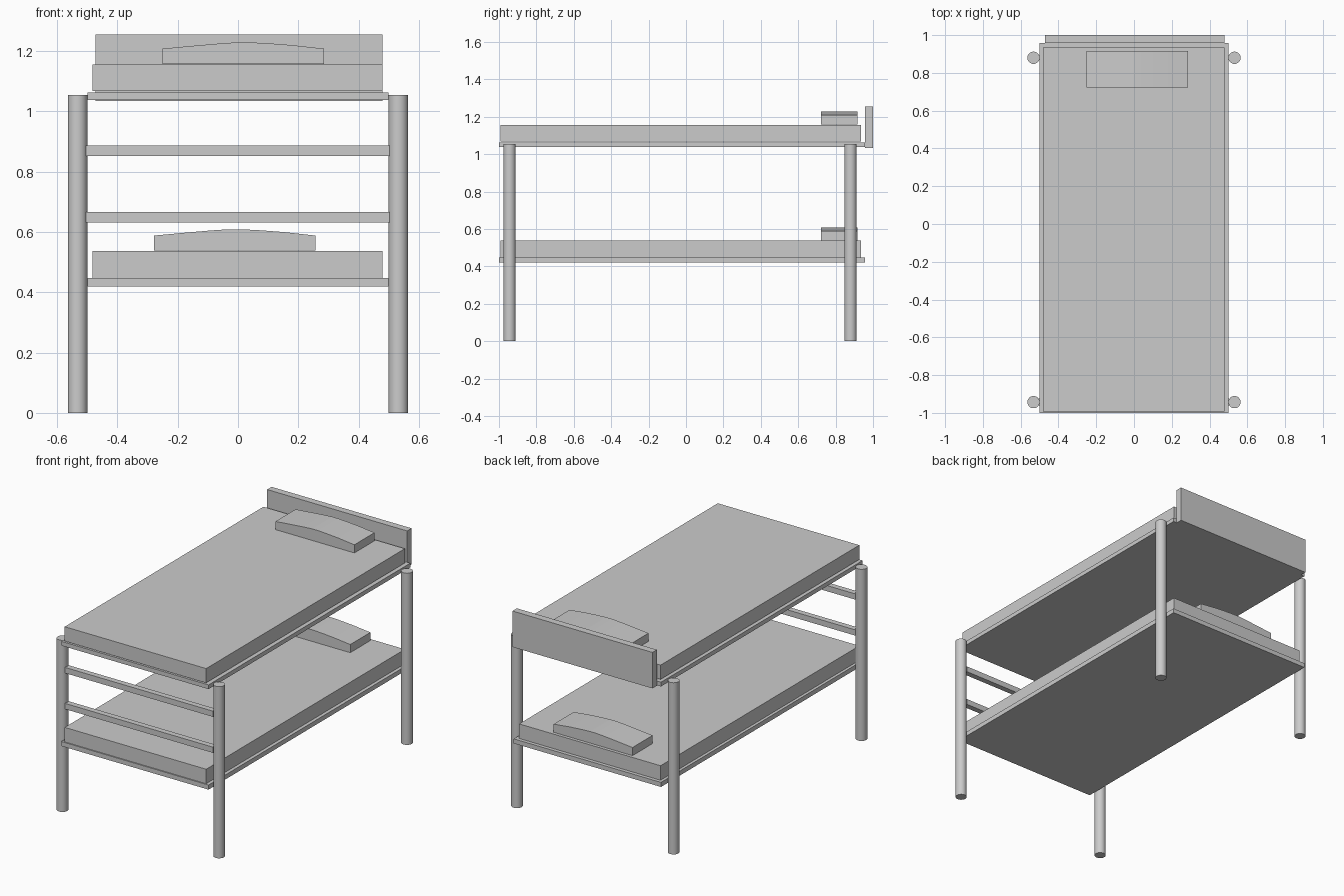
import bpy, bmesh, math

if "Cube" in bpy.data.objects:
    bpy.data.objects.remove(bpy.data.objects["Cube"])


def box(name, x, y, z):
    """Box from (min, max) pairs on each axis."""
    me = bpy.data.meshes.new(name)
    bm = bmesh.new()
    bmesh.ops.create_cube(bm, size=1)
    for v in bm.verts:
        v.co = [lo + (c + 0.5) * (hi - lo) for c, (lo, hi) in zip(v.co, (x, y, z))]
    bm.to_mesh(me)
    bm.free()
    ob = bpy.data.objects.new(name, me)
    bpy.context.collection.objects.link(ob)
    return ob


def pillow(name, cx, z0):
    """Pillow: domed cross-section extruded along y."""
    top = [(0.268, 0.05), (0.16, 0.062), (0.08, 0.068), (0.02, 0.071), (-0.02, 0.071),
           (-0.08, 0.067), (-0.16, 0.060), (-0.268, 0.05)]
    profile = [(-0.268, 0), (0.268, 0)] + top
    bm = bmesh.new()
    face = bm.faces.new([bm.verts.new((cx + px, 0.722, z0 + pz)) for px, pz in profile])
    ext = bmesh.ops.extrude_face_region(bm, geom=[face])
    moved = [g for g in ext["geom"] if isinstance(g, bmesh.types.BMVert)]
    bmesh.ops.translate(bm, verts=moved, vec=(0, 0.195, 0))
    bmesh.ops.recalc_face_normals(bm, faces=bm.faces)
    me = bpy.data.meshes.new(name)
    bm.to_mesh(me)
    bm.free()
    bpy.context.collection.objects.link(bpy.data.objects.new(name, me))


# Four round posts
for end, y in (("front", -0.943), ("back", 0.88)):
    for side, x in (("left", -0.532), ("right", 0.532)):
        bpy.ops.mesh.primitive_cylinder_add(vertices=32, radius=0.0325, depth=1.054,
                                            location=(x, y, 0.527))
        bpy.context.object.name = f"{end}_{side}_post"
        bpy.ops.object.shade_smooth_by_angle(angle=math.radians(40))

# Bunks: base board, mattress and pillow
for level, base, mat, px, pz in (("lower", (0.42, 0.448), (0.448, 0.537), -0.011, 0.538),
                                 ("upper", (1.037, 1.063), (1.067, 1.155), 0.017, 1.158)):
    box(level + "_bed_base", (-0.5, 0.5), (-1.0, 0.957), base)
    box(level + "_mattress", (-0.482, 0.479), (-0.993, 0.935), mat)
    pillow(level + "_pillow", px, pz)

# Headboard on the upper bunk
box("headboard", (-0.472, 0.479), (0.957, 1.0), (1.034, 1.255))

# Rungs between the front posts
for i, z in enumerate((0.631, 0.852)):
    box(f"front_rung_{i + 1}", (-0.505, 0.503), (-0.96, -0.925), (z, z + 0.035))
